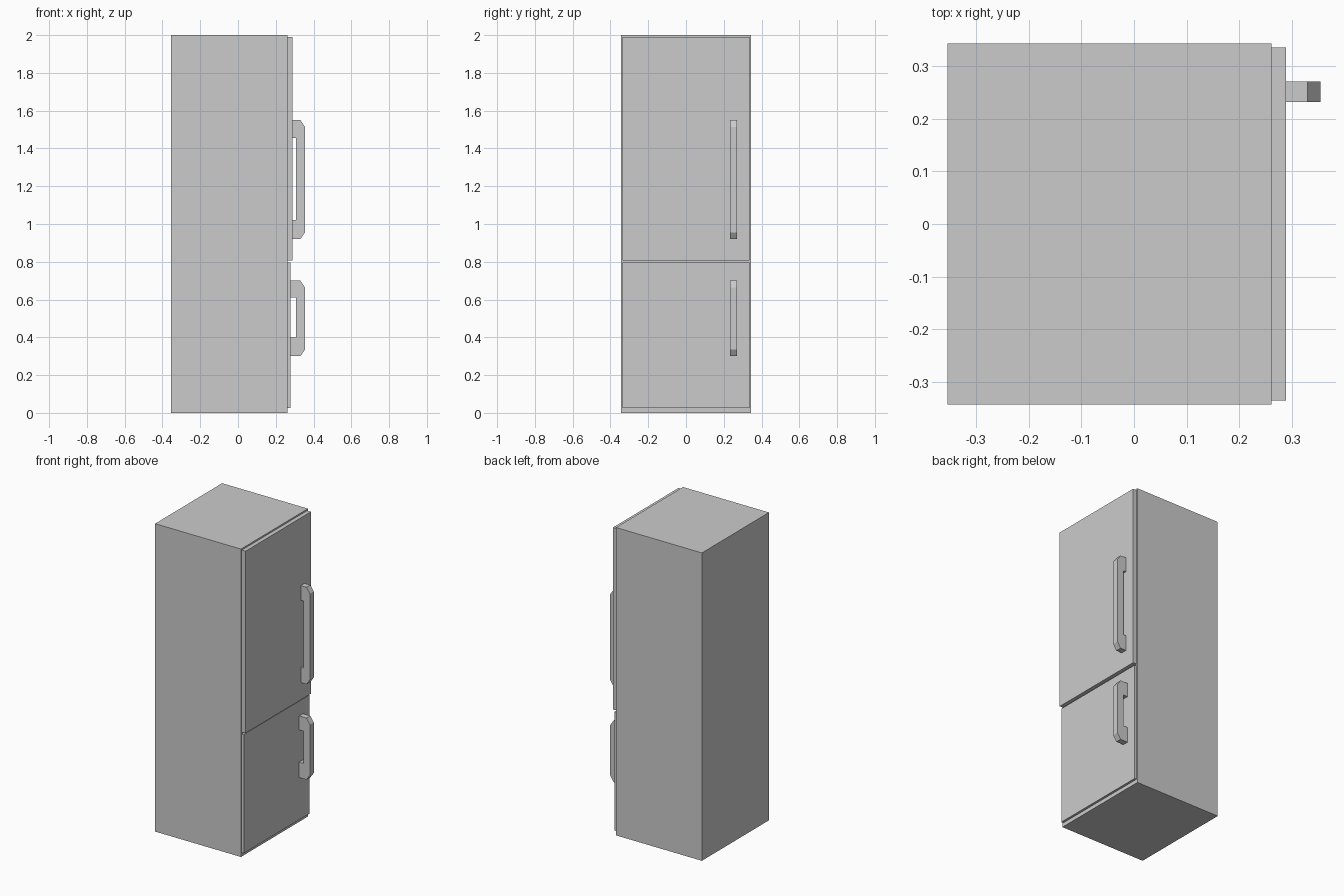
import bpy
import bmesh

if "Cube" in bpy.data.objects:
    bpy.data.objects.remove(bpy.data.objects["Cube"])


def box(name, x0, x1, y0, y1, z0, z1):
    bm = bmesh.new()
    bmesh.ops.create_cube(bm, size=1)
    for v in bm.verts:
        v.co.x = x1 if v.co.x > 0 else x0
        v.co.y = y1 if v.co.y > 0 else y0
        v.co.z = z1 if v.co.z > 0 else z0
    return finish(name, bm)


def finish(name, bm):
    bmesh.ops.recalc_face_normals(bm, faces=bm.faces)
    mesh = bpy.data.meshes.new(name)
    bm.to_mesh(mesh)
    bm.free()
    obj = bpy.data.objects.new(name, mesh)
    bpy.context.collection.objects.link(obj)
    return obj


def handle(name, z0, z1, hole0, hole1):
    # C-shaped side profile with chamfered outer corners, extruded across y
    back, inner, shoulder, outer, cut = 0.263, 0.307, 0.33, 0.355, 0.036
    profile = [(back, z0), (shoulder, z0), (outer, z0 + cut),
               (outer, z1 - cut), (shoulder, z1), (back, z1),
               (back, hole1), (inner, hole1), (inner, hole0), (back, hole0)]
    bm = bmesh.new()
    face = bm.faces.new([bm.verts.new((x, 0.232, z)) for x, z in profile])
    ext = bmesh.ops.extrude_face_region(bm, geom=[face])
    verts = [g for g in ext["geom"] if isinstance(g, bmesh.types.BMVert)]
    bmesh.ops.translate(bm, verts=verts, vec=(0, 0.039, 0))
    return finish(name, bm)


# Cabinet
box("cabinet", -0.355, 0.262, -0.344, 0.344, 0, 2)

# Doors, the upper one thicker than the lower one
box("upper_door", 0.262, 0.289, -0.336, 0.336, 0.808, 1.99)
box("lower_door", 0.262, 0.277, -0.336, 0.336, 0.025, 0.796)

# Handles
handle("upper_handle", 0.92, 1.55, 1.02, 1.455)
handle("lower_handle", 0.30, 0.70, 0.40, 0.61)
